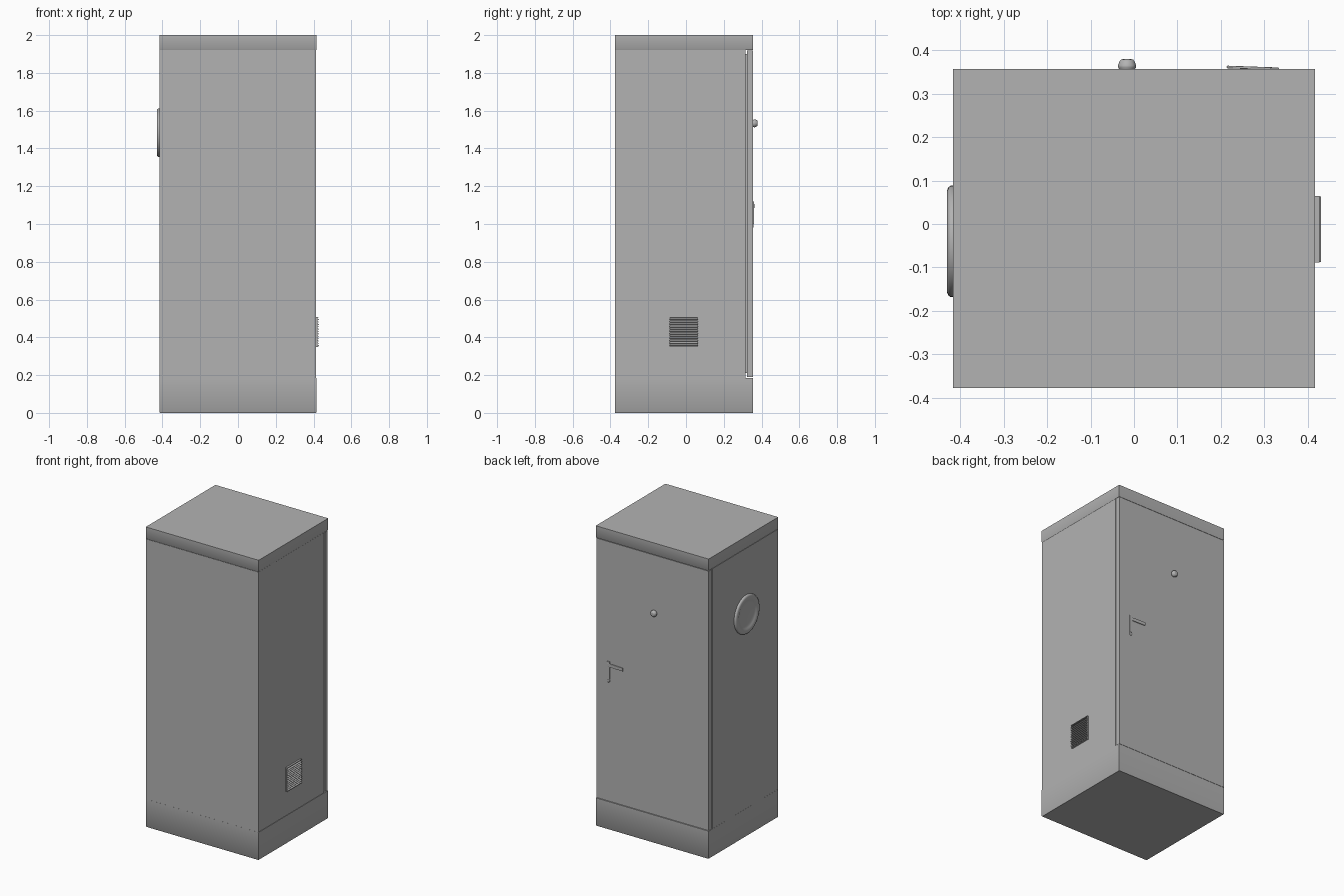
import bpy, bmesh
from math import sin, cos, pi, radians
from mathutils import Matrix, Vector

if "Cube" in bpy.data.objects:
    bpy.data.objects.remove(bpy.data.objects["Cube"])

# Dark grey painted metal for every part
metal = bpy.data.materials.new("grey_metal")
metal.diffuse_color = (0.45, 0.45, 0.45, 1)
metal.use_nodes = True
metal.node_tree.nodes["Principled BSDF"].inputs["Base Color"].default_value = metal.diffuse_color


def finish(name, bm, bevel=0.0, smooth=False):
    bmesh.ops.recalc_face_normals(bm, faces=bm.faces)
    mesh = bpy.data.meshes.new(name)
    bm.to_mesh(mesh)
    bm.free()
    mesh.materials.append(metal)
    ob = bpy.data.objects.new(name, mesh)
    bpy.context.collection.objects.link(ob)
    if bevel:
        mod = ob.modifiers.new("bevel", "BEVEL")
        mod.width = bevel
        mod.segments = 2
    if smooth:
        bpy.ops.object.select_all(action="DESELECT")
        ob.select_set(True)
        bpy.context.view_layer.objects.active = ob
        bpy.ops.object.shade_smooth_by_angle(angle=radians(50))
    return ob


def add_box(bm, x, y, z, rot=None):
    """Box from (min, max) ranges, optionally rotated about its own centre."""
    size = [r[1] - r[0] for r in (x, y, z)]
    mid = Vector([(r[0] + r[1]) / 2 for r in (x, y, z)])
    m = Matrix.Translation(mid) @ (rot or Matrix()) @ Matrix.Diagonal((*size, 1))
    bmesh.ops.create_cube(bm, size=1, matrix=m)


def box(name, x, y, z, bevel=0.0, rot=None):
    bm = bmesh.new()
    add_box(bm, x, y, z, rot)
    return finish(name, bm, bevel)


def soft_base_box(name, x, y, z):
    """Box whose lower rim has a small smooth-shaded chamfer."""
    bm = bmesh.new()
    add_box(bm, x, y, z)
    rim = [e for e in bm.edges if all(v.co.z < z[0] + 1e-4 for v in e.verts)]
    bmesh.ops.bevel(bm, geom=rim, offset=0.003, segments=1, affect="EDGES")
    ob = finish(name, bm, smooth=True)
    for f in ob.data.polygons:
        f.use_smooth = abs(f.normal.z) < 0.9
    return ob


def lathe(name, profile, matrix, sides=32):
    """Revolve (radius, height) points about local z, capped at both ends."""
    bm = bmesh.new()
    rings = [[bm.verts.new(matrix @ Vector((r * cos(2 * pi * i / sides),
                                            r * sin(2 * pi * i / sides), h)))
              for i in range(sides)] for r, h in profile]
    for a, b in zip(rings, rings[1:]):
        for i in range(sides):
            j = (i + 1) % sides
            bm.faces.new((a[i], a[j], b[j], b[i]))
    bm.faces.new(rings[0])
    bm.faces.new(rings[-1])
    return finish(name, bm, smooth=True)


# Cabinet shell: plinth, body, roof
soft_base_box("plinth", (-0.416, 0.416), (-0.377, 0.356), (0, 0.186))
box("cabinet_body", (-0.4155, 0.4135), (-0.3765, 0.316), (0.186, 1.92))
soft_base_box("roof_cap", (-0.416, 0.416), (-0.377, 0.356), (1.92, 2.0))

# Door on the +y side, with a recessed seal behind it
box("door_seal", (-0.400, 0.400), (0.314, 0.328), (0.21, 1.90))
box("door", (-0.4155, 0.4135), (0.324, 0.354), (0.189, 1.918))

# Round viewer knob on the door
to_back = Matrix.Rotation(-pi / 2, 4, "X")
lathe("door_knob",
      [(0.018, 0), (0.019, 0.004), (0.021, 0.007), (0.021, 0.011),
       (0.019, 0.016), (0.017, 0.021), (0.014, 0.0245), (0.009, 0.0255)],
      Matrix.Translation((-0.016, 0.3535, 1.533)) @ to_back, 24)

# Door handle: narrow plate, lever and lock
box("handle_plate", (0.314, 0.332), (0.352, 0.3595), (1.0, 1.12), 0.001)
box("handle_lever", (0.213, 0.328), (0.356, 0.362), (1.085, 1.107), 0.002,
    Matrix.Rotation(radians(-2), 4, "Z"))
lathe("handle_lock", [(0.011, 0), (0.011, 0.003), (0.009, 0.005)],
      Matrix.Translation((0.323, 0.3535, 0.992)) @ to_back, 16)

# Round dished vent cover on the -x side
lathe("round_vent_cover",
      [(0.128, 0), (0.128, 0.006), (0.125, 0.011), (0.118, 0.014), (0.108, 0.0145),
       (0.098, 0.013), (0.090, 0.009), (0.080, 0.006), (0.060, 0.004),
       (0.035, 0.0025), (0.012, 0.002)],
      Matrix.Translation((-0.4155, -0.04, 1.483)) @ Matrix.Rotation(-pi / 2, 4, "Y"), 48)

# Louvred grille on the +x side
Y0, Y1, Z0, Z1 = -0.088, 0.064, 0.348, 0.508
bm = bmesh.new()
for y in ((Y0, Y0 + 0.004), (Y1 - 0.004, Y1)):
    add_box(bm, (0.411, 0.421), y, (Z0, Z1))
for z in ((Z0, Z0 + 0.004), (Z1 - 0.004, Z1)):
    add_box(bm, (0.411, 0.426), (Y0, Y1), z)
finish("grille_frame", bm)

bm = bmesh.new()
COUNT = 12
pitch = (Z1 - Z0 - 0.010) / COUNT
for i in range(COUNT):
    z = Z0 + 0.005 + (i + 0.5) * pitch
    add_box(bm, (0.410, 0.430), (Y0 + 0.001, Y1 - 0.001), (z - 0.0014, z + 0.0014),
            Matrix.Rotation(radians(28), 4, "Y"))
finish("grille_slats", bm)
